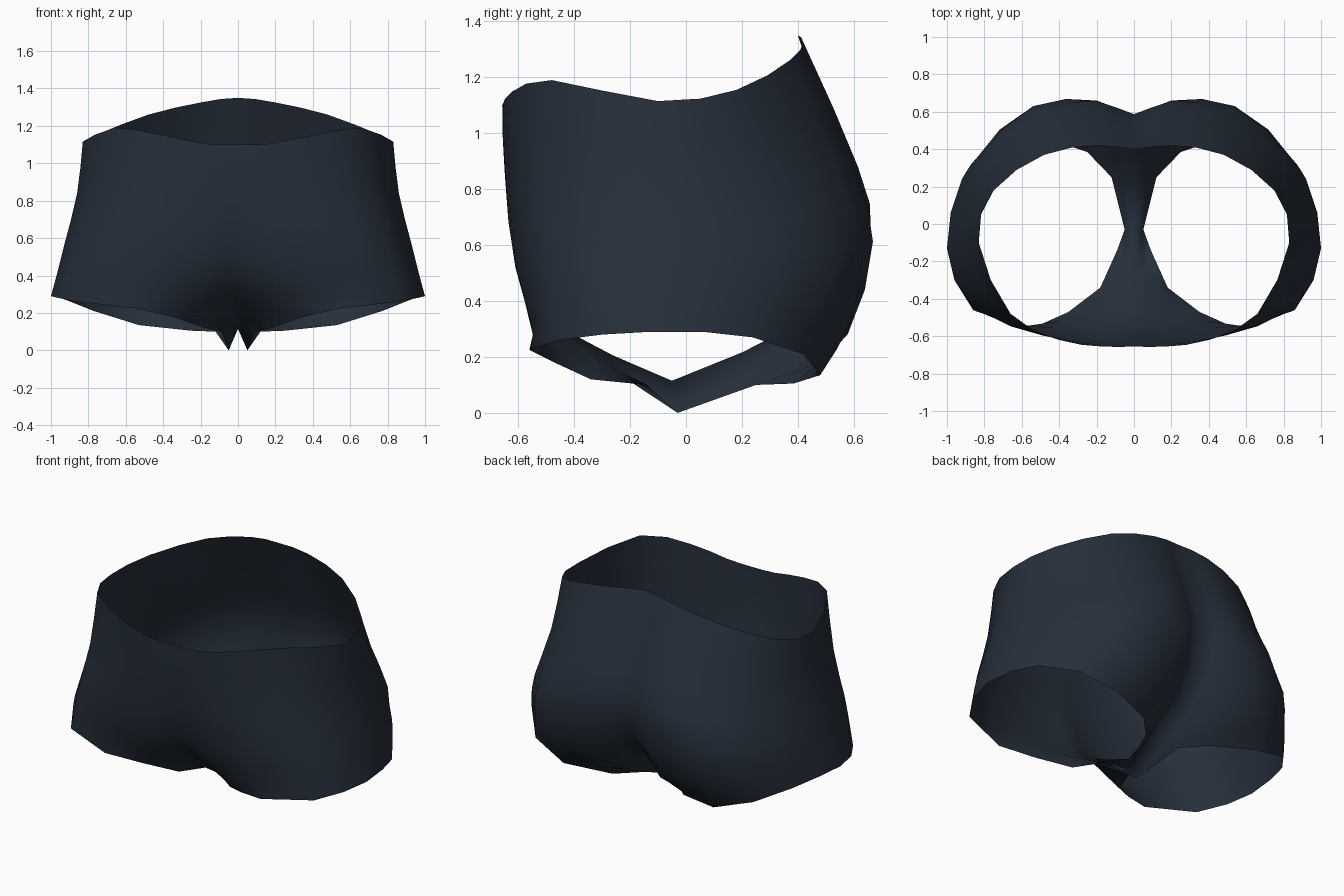
import bpy
import bmesh
from mathutils import Vector

cube = bpy.data.objects.get("Cube")
if cube:
    bpy.data.objects.remove(cube, do_unlink=True)


def spline(points, before=None, after=None):
    """Catmull-Rom curve with one extra point in the middle of each span."""
    pts = [Vector(p) for p in points]
    before = before or pts[0] * 2 - pts[1]
    after = after or pts[-1] * 2 - pts[-2]
    ext = [before] + pts + [after]
    curve = []
    for a, b, c, d in zip(ext, ext[1:], ext[2:], ext[3:]):
        curve += [b, ((b + c) * 9 - a - d) / 16]
    return curve + [pts[-1]]


def half_ring(points):
    """Ring from front centre to back centre, smooth across the mirror plane."""
    def flip(p):
        return Vector((-p[0], p[1], p[2]))
    return spline(points, flip(points[1]), flip(points[-2]))


# Left half of the garment: rings from front centre, round the side, to back centre
waist = half_ring([(0, -.655, 1.1), (.17, -.655, 1.105), (.4, -.62, 1.15),
                   (.66, -.48, 1.19), (.83, -.1, 1.115), (.75, .18, 1.155),
                   (.48, .37, 1.26), (.2, .42, 1.325), (0, .4, 1.35)])
hip = half_ring([(0, -.645, .85), (.18, -.645, .85), (.46, -.6, .84),
                 (.73, -.45, .84), (.86, -.1, .84), (.77, .26, .85),
                 (.5, .535, .87), (.2, .615, .88), (0, .55, .88)])
seat = half_ring([(0, -.58, .52), (.18, -.61, .52), (.5, -.59, .54),
                  (.8, -.46, .56), (.93, -.1, .56), (.84, .33, .56),
                  (.54, .63, .6), (.2, .66, .62), (0, .585, .62)])
thigh = half_ring([(0, -.44, .3), (.14, -.48, .29), (.41, -.555, .31),
                   (.83, -.47, .38), (.97, -.12, .4), (.87, .32, .4),
                   (.55, .59, .33), (.18, .52, .25), (0, .42, .33)])

# Leg hem: starts and ends at the crotch, with a low point on the inner leg
crotch, inner_leg = Vector((0, -.05, .115)), Vector((.05, -.03, 0))
front_hem = [(.09, -.14, .1), (.18, -.34, .12), (.35, -.47, .18),
             (.55, -.56, .225), (.86, -.46, .26), (.96, -.3, .28)]
back_hem = [(1, -.13, .29), (.98, .06, .29), (.92, .24, .27),
            (.77, .42, .21), (.53, .48, .135), (.25, .385, .105),
            (.12, .25, .1)]
opening = [Vector(p) for p in front_hem + back_hem]
hem = [crotch, inner_leg] + opening + [inner_leg, crotch]

# Skin the rings with smooth columns
columns = [spline(col) for col in zip(waist, hip, seat, thigh, hem)]
bm = bmesh.new()
grid = [[bm.verts.new(p) for p in col] for col in columns]
for left, right in zip(grid, grid[1:]):
    for r in range(len(left) - 1):
        bm.faces.new((left[r], left[r + 1], right[r + 1], right[r]))
bmesh.ops.remove_doubles(bm, verts=bm.verts, dist=0.0005)
for face in bm.faces:
    face.smooth = True
mesh = bpy.data.meshes.new("shorts")
bm.to_mesh(mesh)
bm.free()

shorts = bpy.data.objects.new("shorts", mesh)
bpy.context.collection.objects.link(shorts)
mirror = shorts.modifiers.new("Mirror", 'MIRROR')
mirror.merge_threshold = 0.0005

# Dark slate cloth
cloth = bpy.data.materials.new("dark_slate_cloth")
cloth.use_nodes = True
colour = (.0195, .028, .043, 1)
cloth.diffuse_color = colour
shader = cloth.node_tree.nodes["Principled BSDF"]
shader.inputs["Base Color"].default_value = colour
shader.inputs["Roughness"].default_value = 0.8
mesh.materials.append(cloth)
